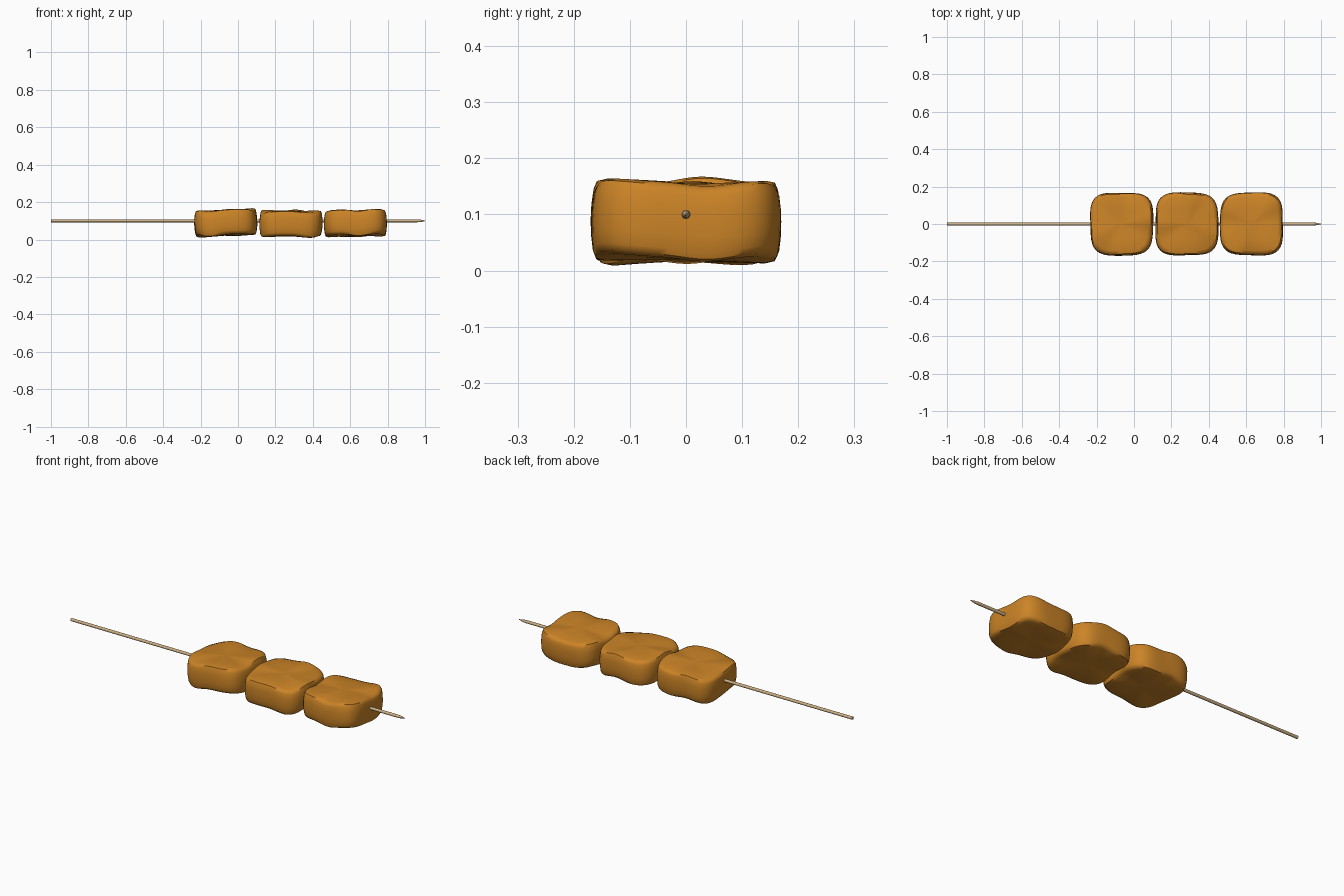
import bpy, bmesh, math
from mathutils import Matrix

if "Cube" in bpy.data.objects:
    bpy.data.objects.remove(bpy.data.objects["Cube"])

def material(name, rgb):
    m = bpy.data.materials.new(name)
    m.diffuse_color = (*rgb, 1)
    m.use_nodes = True
    m.node_tree.nodes["Principled BSDF"].inputs["Base Color"].default_value = m.diffuse_color
    return m

GLAZE = material("glazed orange brown", (0.60, 0.23, 0.02))
WOOD = material("pale wood", (0.60, 0.43, 0.23))

def loft(name, rings, mat, angle):
    """Skin a list of closed rings and cap both ends."""
    bm = bmesh.new()
    rows = [[bm.verts.new(p) for p in r] for r in rings]
    n = len(rows[0])
    for a, b in zip(rows, rows[1:]):
        for i in range(n):
            j = (i + 1) % n
            bm.faces.new((a[i], a[j], b[j], b[i]))
    bm.faces.new(rows[0][::-1])
    bm.faces.new(rows[-1])
    bmesh.ops.recalc_face_normals(bm, faces=bm.faces)
    me = bpy.data.meshes.new(name)
    bm.to_mesh(me)
    bm.free()
    me.materials.append(mat)
    ob = bpy.data.objects.new(name, me)
    bpy.context.collection.objects.link(ob)
    bpy.context.view_layer.objects.active = ob
    ob.select_set(True)
    bpy.ops.object.shade_smooth_by_angle(angle=math.radians(angle))
    ob.select_set(False)
    return ob

# Skewer with a tapered point at +x
SIDES = 16
profile = [(-1, 0.008), (0.955, 0.008), (0.975, 0.0065), (1.0, 0.0015)]
loft("skewer",
     [[(x, r * math.cos(2 * math.pi * i / SIDES), 0.1 + r * math.sin(2 * math.pi * i / SIDES))
       for i in range(SIDES)] for x, r in profile], WOOD, 40)

# Dumplings: rounded squares with wavy rims: (outline scale, height, wave strength)
SECTION = [(0.05, -0.068, 0), (0.5, -0.068, 0.3), (0.85, -0.067, 0.8), (0.945, -0.062, 1),
           (0.975, -0.05, 1), (0.995, -0.025, 0.7), (1, 0, 0.4), (0.995, 0.025, 0.7),
           (0.975, 0.05, 1), (0.945, 0.062, 1), (0.85, 0.067, 0.8), (0.5, 0.068, 0.3),
           (0.05, 0.068, 0)]
N = 64

def dumpling(name, x, z, tilt_x, tilt_y, phase):
    rings = []
    for s, h, w in SECTION:
        ring = []
        for i in range(N):
            t = 2 * math.pi * i / N
            c, d = math.cos(t), math.sin(t)
            r = 0.168 / (abs(c) ** 3.8 + abs(d) ** 3.8) ** (1 / 3.8)
            r *= 1 + 0.012 * math.sin(3 * t + phase)
            wave = 0.006 * w * math.sin(4 * t + phase) + 0.002 * w * math.sin(7 * t + 2 * phase)
            ring.append((s * r * c, s * r * d, h + wave))
        rings.append(ring)
    ob = loft(name, rings, GLAZE, 50)
    ob.data.transform(Matrix.Translation((x, 0, z))
                      @ Matrix.Rotation(math.radians(tilt_x), 4, 'X')
                      @ Matrix.Rotation(math.radians(tilt_y), 4, 'Y'))

dumpling("dumpling_left", -0.066, 0.089, -1.0, -2.5, 0.4)
dumpling("dumpling_middle", 0.282, 0.085, 0.8, 0.6, 2.2)
dumpling("dumpling_right", 0.629, 0.087, -1.5, -1.0, 4.3)
